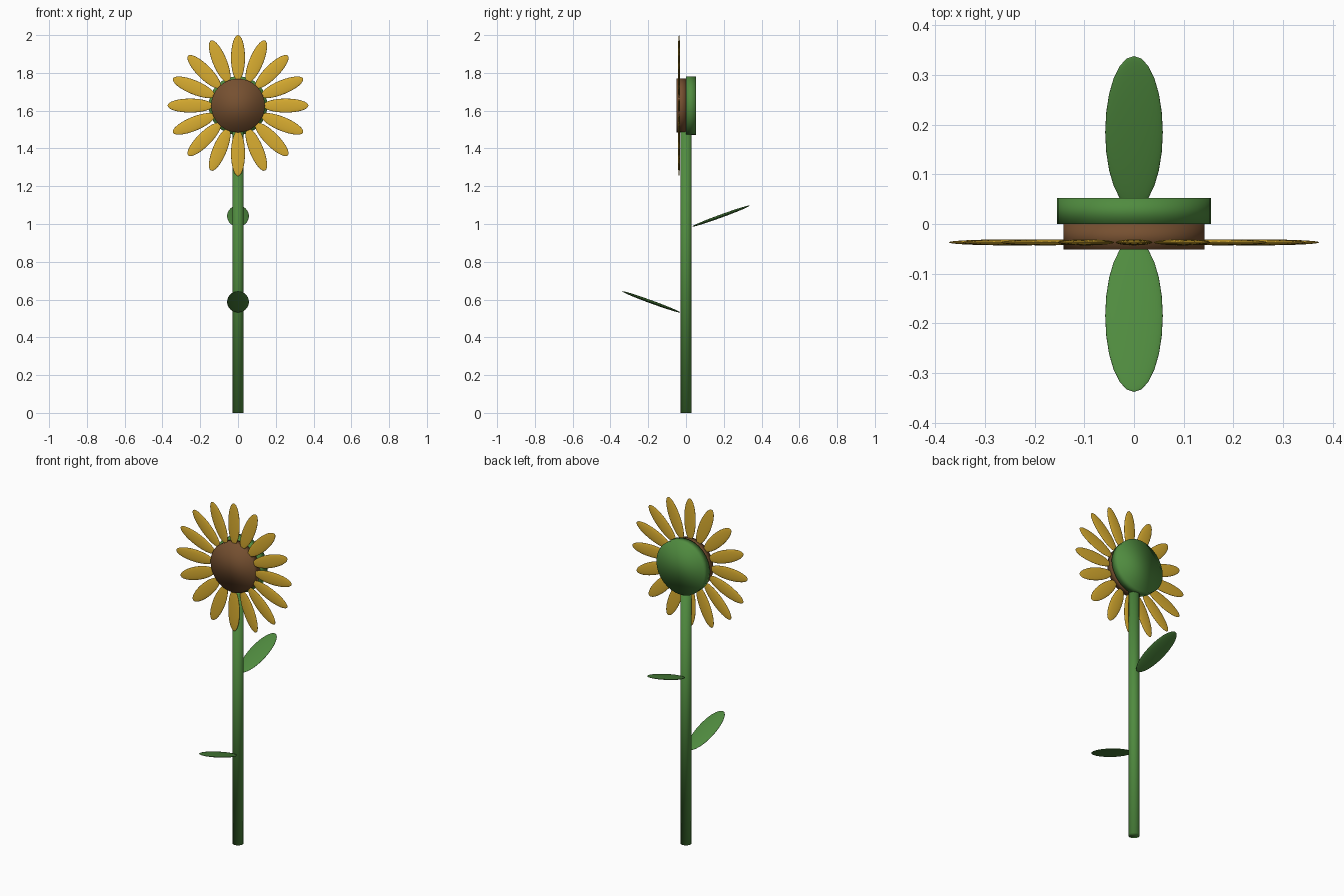
import bpy
from math import pi, radians, sin, cos

if "Cube" in bpy.data.objects:
    bpy.data.objects.remove(bpy.data.objects["Cube"])


def material(name, color):
    mat = bpy.data.materials.new(name)
    mat.diffuse_color = (*color, 1)
    mat.use_nodes = True
    mat.node_tree.nodes["Principled BSDF"].inputs["Base Color"].default_value = mat.diffuse_color
    return mat


GREEN = material("green", (0.08, 0.26, 0.05))
YELLOW = material("yellow", (0.70, 0.42, 0.03))
BROWN = material("brown", (0.18, 0.08, 0.03))


def finish(name, mat):
    obj = bpy.context.object
    obj.name = name
    obj.data.materials.append(mat)
    bpy.ops.object.shade_smooth()
    return obj


def cylinder(name, mat, radius, depth, loc, rot=(0, 0, 0)):
    bpy.ops.mesh.primitive_cylinder_add(
        vertices=32, radius=radius, depth=depth, location=loc, rotation=rot)
    return finish(name, mat)


def ellipsoid(name, mat, semi_axes, loc, rot):
    bpy.ops.mesh.primitive_uv_sphere_add(
        segments=24, ring_count=16, radius=1, location=loc, rotation=rot)
    bpy.context.object.scale = semi_axes
    return finish(name, mat)


HEAD_Z = 1.627

# Stem
cylinder("stem", GREEN, 0.03, 1.6, (0, 0, 0.8))

# Flower head: brown seed disc in front, wider green backing behind
cylinder("seed_disc", BROWN, 0.142, 0.051, (0, -0.0255, HEAD_Z), (pi / 2, 0, 0))
cylinder("head_backing", GREEN, 0.155, 0.052, (0, 0.026, HEAD_Z), (pi / 2, 0, 0))

# Ring of flat petals, long axis pointing outward
PETALS = 16
for i in range(PETALS):
    a = 2 * pi * i / PETALS
    ellipsoid(f"petal_{i + 1}", YELLOW, (0.037, 0.006, 0.12),
              (0.253 * sin(a), -0.037, HEAD_Z + 0.253 * cos(a)), (0, a, 0))

# Two leaves rising away from the stem on opposite sides
for name, side, z in (("upper_leaf", 1, 1.042), ("lower_leaf", -1, 0.588)):
    ellipsoid(name, GREEN, (0.058, 0.163, 0.0085),
              (0, side * 0.185, z), (side * radians(20), 0, 0))
